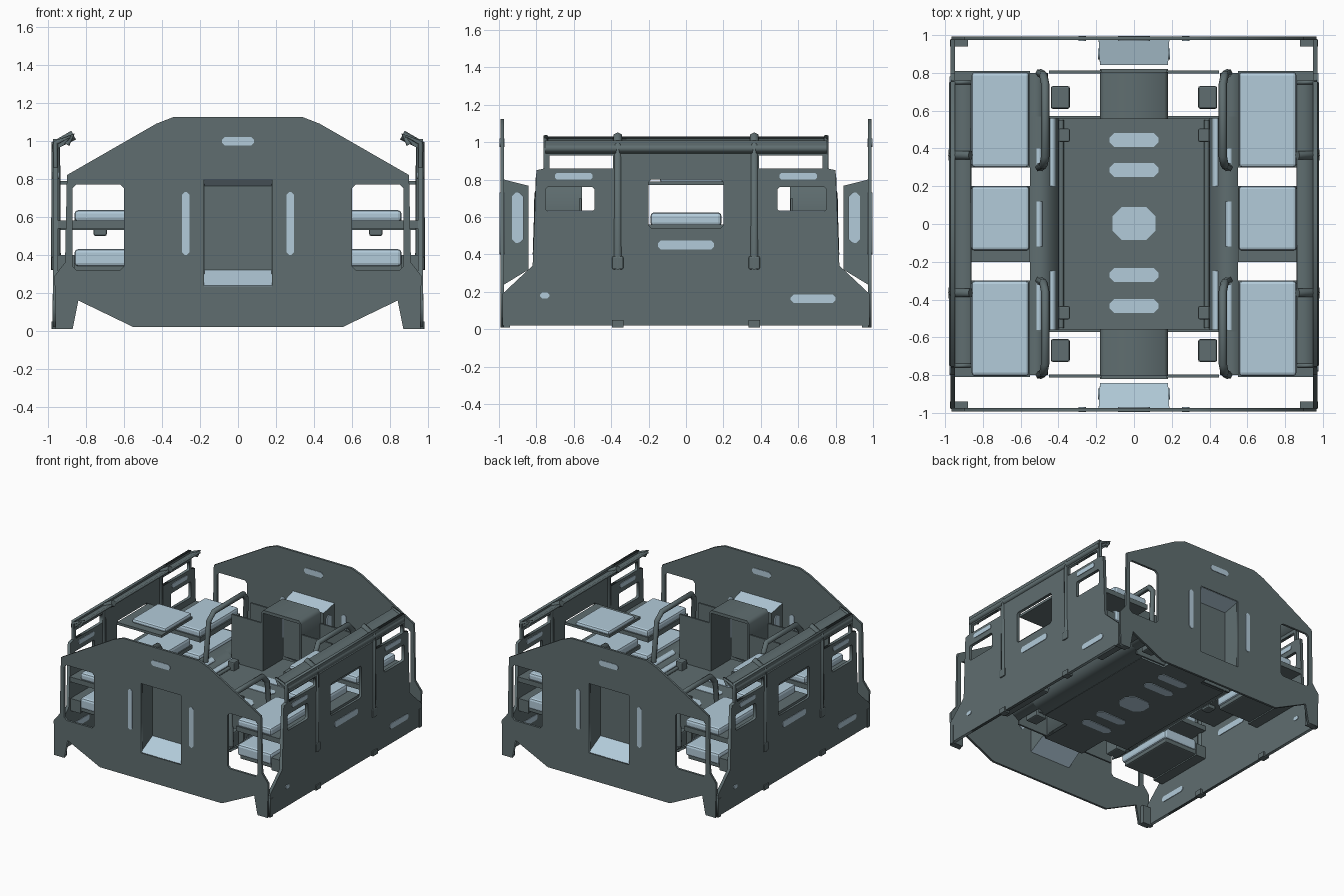
import bpy, bmesh
from mathutils import Matrix, Vector

if "Cube" in bpy.data.objects:
    bpy.data.objects.remove(bpy.data.objects["Cube"])

def material(name, rgb):
    m = bpy.data.materials.new(name)
    m.diffuse_color = (*rgb, 1)
    m.use_nodes = True
    m.node_tree.nodes["Principled BSDF"].inputs["Base Color"].default_value = m.diffuse_color
    return m

DARK = material("slate hull", (0.115, 0.155, 0.162))
LIGHT = material("pale blue", (0.45, 0.6, 0.7))

# Local (u, v, w) axes for a plate facing along x, y or z
AXES = {'x': ((0, 1, 0), (0, 0, 1), (1, 0, 0)),
        'y': ((1, 0, 0), (0, 0, 1), (0, -1, 0)),
        'z': ((1, 0, 0), (0, 1, 0), (0, 0, 1))}

def rect(u0, u1, v0, v1, c=0.0):
    """Rectangle with optional cut corners."""
    if c == 0:
        return [(u0, v0), (u1, v0), (u1, v1), (u0, v1)]
    return [(u0 + c, v0), (u1 - c, v0), (u1, v0 + c), (u1, v1 - c),
            (u1 - c, v1), (u0 + c, v1), (u0, v1 - c), (u0, v0 + c)]

def mirrored(half):
    return half + [(-u, v) for u, v in reversed(half)]

def finish(name, mesh, mat):
    mesh.materials.clear()
    mesh.materials.append(mat)
    ob = bpy.data.objects.new(name, mesh)
    bpy.context.collection.objects.link(ob)
    return ob

def curve_to_mesh(cu):
    tmp = bpy.data.objects.new("tmp", cu)
    bpy.context.collection.objects.link(tmp)
    bpy.context.view_layer.update()
    ev = tmp.evaluated_get(bpy.context.evaluated_depsgraph_get())
    me = bpy.data.meshes.new_from_object(ev)
    bpy.data.objects.remove(tmp)
    return me

def panel(name, outline, holes, axis, pos, thick, mat=DARK):
    """Extruded flat outline with holes, facing the given axis."""
    cu = bpy.data.curves.new(name, 'CURVE')
    cu.dimensions = '2D'
    cu.fill_mode = 'BOTH'
    cu.extrude = thick / 2
    for loop in [outline] + holes:
        s = cu.splines.new('POLY')
        s.points.add(len(loop) - 1)
        for p, (u, v) in zip(s.points, loop):
            p.co = (u, v, 0, 1)
        s.use_cyclic_u = True
    me = curve_to_mesh(cu)
    m = Matrix(AXES[axis]).transposed().to_4x4()
    m.translation = Vector(AXES[axis][2]) * (-pos if axis == 'y' else pos)
    me.transform(m)
    return finish(name, me, mat)

def box(name, x, y, z, mat=DARK, bevel=0.0):
    bm = bmesh.new()
    bmesh.ops.create_cube(bm, size=1)
    for v in bm.verts:
        v.co = [r[0] + (c + 0.5) * (r[1] - r[0]) for c, r in zip(v.co, (x, y, z))]
    if bevel:
        bmesh.ops.bevel(bm, geom=bm.edges[:], offset=bevel, segments=2, affect='EDGES', profile=0.5)
    me = bpy.data.meshes.new(name)
    bm.to_mesh(me)
    bm.free()
    return finish(name, me, mat)

def tube(name, pts, r, mat=DARK):
    cu = bpy.data.curves.new(name, 'CURVE')
    cu.dimensions = '3D'
    cu.bevel_depth = r
    cu.bevel_resolution = 1
    cu.use_fill_caps = True
    s = cu.splines.new('POLY')
    s.points.add(len(pts) - 1)
    for p, c in zip(s.points, pts):
        p.co = (*c, 1)
    return finish(name, curve_to_mesh(cu), mat)

def span(s, a, b):
    return tuple(sorted((s * a, s * b)))

def lamp(name, shape, axis, pos, half):
    """Thin light plates on both faces of a panel."""
    for s in (-1, 1):
        panel(name, shape, [], axis, pos + s * half, 0.008, LIGHT)

# End walls with side windows and a sunken hatch
end_outline = mirrored([(0.55, 0.02), (0.84, 0.16), (0.87, 0.01), (0.96, 0.01), (0.965, 0.29),
                        (0.91, 0.36), (0.9, 0.82), (0.43, 1.09), (0.34, 1.125)])
end_holes = [rect(0.6, 0.87, 0.32, 0.77, 0.02), rect(-0.87, -0.6, 0.32, 0.77, 0.02),
             rect(-0.18, 0.18, 0.235, 0.8)]
for s in (-1, 1):
    panel("end_wall", end_outline, end_holes, 'y', s * 0.983, 0.018)
    lamp("end_lamp_top", rect(-0.085, 0.085, 0.975, 1.02, 0.015), 'y', s * 0.983, 0.009)
    for t in (-1, 1):
        lamp("end_lamp_side", rect(*span(t, 0.255, 0.295), 0.4, 0.73, 0.015), 'y', s * 0.983, 0.009)
        panel("hatch_side_lamp", rect(*span(s, 0.87, 0.93), 0.46, 0.73, 0.02), [], 'x', t * 0.187, 0.008, LIGHT)
    # tapered hatch recess with pale top and bottom slopes
    bm = bmesh.new()
    outer = [bm.verts.new((x, s * 0.985, z)) for x, z in rect(-0.185, 0.185, 0.235, 0.8)]
    inner = [bm.verts.new((x, s * 0.845, z)) for x, z in rect(-0.178, 0.178, 0.32, 0.765)]
    for i in range(4):
        j = (i + 1) % 4
        bm.faces.new((outer[i], outer[j], inner[j], inner[i]))
    bm.faces.new(inner)
    bmesh.ops.recalc_face_normals(bm, faces=bm.faces[:])
    me = bpy.data.meshes.new("hatch_recess")
    bm.to_mesh(me)
    bm.free()
    ob = finish("hatch_recess", me, DARK)
    me.materials.append(LIGHT)
    for f in me.polygons:
        f.material_index = 1 if abs(f.normal.z) > 0.6 else 0
    mod = ob.modifiers.new("thickness", 'SOLIDIFY')
    mod.thickness = 0.008
    mod.offset = 0

# Side walls with windows, pillars and top rail
side_outline = mirrored([(0.98, 0.02), (0.98, 0.19), (0.82, 0.34), (0.8, 0.85), (0.755, 0.86), (0.755, 1.01)])
side_holes = [rect(-0.2, 0.2, 0.54, 0.8, 0.015)]
for t in (-1, 1):
    side_holes += [rect(*span(t, 0.49, 0.75), 0.63, 0.76, 0.01), rect(*span(t, 0.39, 0.73), 0.86, 0.93)]
for s in (-1, 1):
    panel("side_wall", side_outline, side_holes, 'x', s * 0.96, 0.025)
    rail = [(s * x, z) for x, z in [(0.975, 0.94), (0.98, 0.98), (0.87, 1.03), (0.86, 1.015), (0.945, 0.96)]]
    panel("top_rail", rail, [], 'y', 0, 1.5)
    lamp("side_lamp", rect(-0.15, 0.15, 0.425, 0.475, 0.015), 'x', s * 0.96, 0.013)
    lamp("skirt_lamp", rect(*span(s, 0.56, 0.8), 0.14, 0.185, 0.015), 'x', s * 0.96, 0.013)
    lamp("skirt_lamp_small", rect(*span(-s, 0.73, 0.78), 0.165, 0.195, 0.01), 'x', s * 0.96, 0.013)
    for t in (-1, 1):
        lamp("window_lamp", rect(*span(t, 0.5, 0.7), 0.8, 0.835, 0.01), 'x', s * 0.96, 0.013)
        y = t * 0.365
        tube("pillar", [(s * 0.958, y, 0.32), (s * 0.958, y, 0.98), (s * 0.865, y, 1.03)], 0.026)
        box("pillar_foot", span(s, 0.93, 0.982), (y - 0.03, y + 0.03), (0.01, 0.05))
        box("pillar_fitting", span(s, 0.91, 0.982), (y - 0.03, y + 0.03), (0.32, 0.39), DARK, 0.008)
        box("corner_bracket", span(s, 0.88, 0.975), span(t, 0.94, 0.975), (0.01, 0.16))
        tube("rail_end_loop", [(s * 0.96, t * 0.75, 0.86), (s * 0.96, t * 0.75, 0.99),
                               (s * 0.87, t * 0.75, 1.03), (s * 0.9, t * 0.75, 0.98)], 0.014)

# Floor with lamps
floor = mirrored([(0.18, -0.82), (0.18, -0.56), (0.4, -0.56), (0.4, 0.56), (0.18, 0.56), (0.18, 0.82)])
panel("floor", floor, [], 'z', 0.3, 0.025)
for y in (-0.435, -0.27, 0.285, 0.445):
    lamp("floor_lamp", rect(-0.13, 0.13, y - 0.037, y + 0.037, 0.025), 'z', 0.3, 0.013)
lamp("floor_lamp_round", rect(-0.115, 0.115, -0.085, 0.09, 0.05), 'z', 0.3, 0.013)

# Portals at both ends of the floor
portal = [(-0.18, 0.3), (-0.18, 0.785), (-0.16, 0.81), (0.16, 0.81), (0.18, 0.785), (0.18, 0.3),
          (0.165, 0.3), (0.165, 0.785), (-0.165, 0.785), (-0.165, 0.3)]
for t in (-1, 1):
    panel("portal", portal, [], 'y', t * 0.68, 0.25)
    for s in (-1, 1):
        for y in (0.565, 0.805):
            box("bulkhead", span(s, 0.17, 0.45), span(t, y - 0.007, y + 0.007), (0.3, 0.7))
        box("side_console", span(s, 0.34, 0.44), span(t, 0.61, 0.73), (0.3, 0.45), DARK, 0.01)
        box("floor_post", span(s, 0.34, 0.4), span(t, 0.435, 0.505), (0.3, 0.38), DARK, 0.008)

def slope_z(x):
    return 0.312 + (x - 0.4) * 0.667

for s in (-1, 1):
    # Sloping panels between floor and seats
    slope = [(s * x, z) for x, z in [(0.4, 0.29), (0.55, 0.39), (0.55, 0.41), (0.4, 0.31)]]
    panel("floor_slope", slope, [], 'y', 0, 1.14)
    end = [(s * x, z) for x, z in [(0.455, 0.327), (0.55, 0.39), (0.55, 0.41), (0.455, 0.347)]]
    for t in (-1, 1):
        panel("floor_slope_end", end, [], 'y', t * 0.685, 0.23)
    for x, y0, y1 in [(0.43, 0.2, 0.56), (0.43, -0.56, -0.25), (0.5, -0.12, 0.12),
                      (0.5, 0.28, 0.4), (0.5, -0.56, -0.3)]:
        a, b = x - 0.015, x + 0.015
        strip = [(s * a, slope_z(a) - 0.003), (s * b, slope_z(b) - 0.003),
                 (s * b, slope_z(b) + 0.005), (s * a, slope_z(a) + 0.005)]
        panel("slope_lamp", strip, [], 'y', (y0 + y1) / 2, y1 - y0, LIGHT)
    tube("floor_edge_rail", [(s * 0.385, -0.55, 0.325), (s * 0.385, 0.55, 0.325)], 0.014)

    # Lower and upper pads at each corner, with an arched hand rail
    for t in (-1, 1):
        box("seat_base", span(s, 0.57, 0.93), span(t, 0.31, 0.79), (0.31, 0.36), DARK, 0.01)
        box("seat_cushion", span(s, 0.555, 0.86), span(t, 0.3, 0.805), (0.34, 0.43), LIGHT, 0.018)
        box("seat_wall_ledge", span(s, 0.86, 0.96), span(t, 0.3, 0.8), (0.3, 0.4))
        box("upper_pad", span(s, 0.555, 0.86), span(t, 0.3, 0.805), (0.575, 0.635), LIGHT, 0.018)
        box("upper_pad_tray", span(s, 0.55, 0.95), span(t, 0.3, 0.81), (0.54, 0.58))
        tube("hand_rail", [(s * 0.5, t * 0.3, 0.4), (s * 0.48, t * 0.31, 0.73), (s * 0.47, t * 0.36, 0.79),
                           (s * 0.47, t * 0.74, 0.79), (s * 0.48, t * 0.79, 0.73), (s * 0.5, t * 0.8, 0.4)], 0.022)

    # Middle bench hung from the wall, with a raised shelf pad above
    box("bench", span(s, 0.555, 0.86), (-0.19, 0.19), (0.55, 0.625), LIGHT, 0.02)
    box("bench_tray", span(s, 0.55, 0.955), (-0.2, 0.2), (0.53, 0.56))
    box("bench_bolt", span(s, 0.69, 0.76), (-0.04, 0.04), (0.5, 0.54), DARK, 0.01)
    box("shelf_pad", span(s, 0.555, 0.86), (-0.14, 0.2), (0.785, 0.82), LIGHT, 0.015)
    box("shelf_tray", span(s, 0.55, 0.95), (-0.2, 0.2), (0.77, 0.79))
